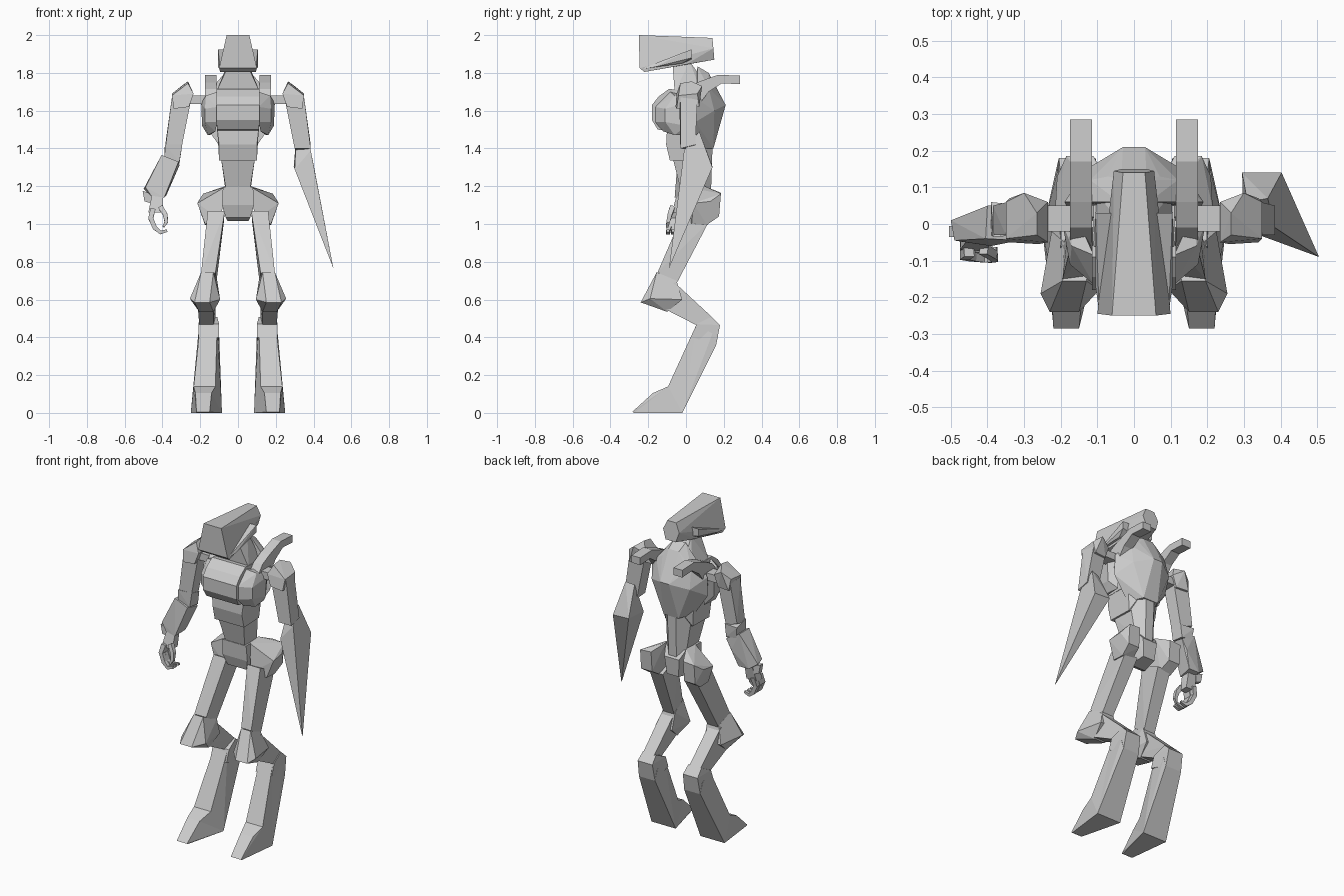
import bpy, bmesh, math
from mathutils import Vector


def finish(name, bm, pair=False):
    bmesh.ops.recalc_face_normals(bm, faces=bm.faces)
    me = bpy.data.meshes.new(name)
    bm.to_mesh(me)
    bm.free()
    ob = bpy.data.objects.new(name, me)
    bpy.context.collection.objects.link(ob)
    if pair:
        ob.modifiers.new("mirror", 'MIRROR')
    return ob


def hull(name, pts, sym=False, pair=False):
    """Faceted convex block; sym reflects points, pair makes a second copy."""
    bm = bmesh.new()
    if sym:
        pts = pts + [(-x, y, z) for x, y, z in pts if abs(x) > 1e-4]
    vs = [bm.verts.new(p) for p in pts]
    res = bmesh.ops.convex_hull(bm, input=vs)
    junk = {e for e in res["geom_interior"] + res["geom_unused"] if isinstance(e, bmesh.types.BMVert)}
    bmesh.ops.delete(bm, geom=list(junk), context='VERTS')
    bmesh.ops.dissolve_limit(bm, angle_limit=math.radians(4), verts=bm.verts, edges=bm.edges)
    return finish(name, bm, pair)


def profile(name, pts, pair=False):
    """Side outline of (y, z, x0, x1) points spanning between two x values."""
    bm = bmesh.new()
    a = [bm.verts.new((p[2], p[0], p[1])) for p in pts]
    b = [bm.verts.new((p[3], p[0], p[1])) for p in pts]
    sides = [bm.faces.new(a), bm.faces.new(b[::-1])]
    for i in range(len(pts)):
        j = (i + 1) % len(pts)
        bm.faces.new((a[i], b[i], b[j], a[j]))
    bmesh.ops.triangulate(bm, faces=sides)
    return finish(name, bm, pair)


def limb(name, path):
    """Four sided tube through (x, y, z, half width) points."""
    bm = bmesh.new()
    rings = []
    for i, p in enumerate(path):
        q0, q1 = path[max(i - 1, 0)], path[min(i + 1, len(path) - 1)]
        d = (Vector(q1[:3]) - Vector(q0[:3])).normalized()
        u = d.cross(Vector((0, 1, 0))).normalized()
        v = d.cross(u)
        c = Vector(p[:3])
        rings.append([bm.verts.new(c + p[3] * (s * u + t * v)) for s, t in ((1, 1), (-1, 1), (-1, -1), (1, -1))])
    for r, s in zip(rings, rings[1:]):
        for k in range(4):
            bm.faces.new((r[k], r[(k + 1) % 4], s[(k + 1) % 4], s[k]))
    bm.faces.new(rings[0])
    bm.faces.new(rings[-1][::-1])
    return finish(name, bm)


# head
hull("head", [(.06, -.25, 2.0), (.10, -.245, 1.825), (.095, -.22, 1.805), (.03, .14, 1.985),
              (.055, .145, 1.93), (.035, .15, 1.87), (.07, 0, 1.845)], sym=True)
hull("cheek_fin", [(.095, -.24, 1.82), (.105, -.17, 1.83), (.105, .03, 1.925), (.105, .03, 1.88),
                   (.09, -.02, 1.85), (.055, .03, 1.925), (.055, .03, 1.87), (.055, -.2, 1.83)], pair=True)
hull("neck", [(.055, -.07, 1.83), (.05, .02, 1.86), (.06, -.04, 1.77), (.115, -.06, 1.70),
              (.10, .08, 1.70), (.06, .10, 1.75)], sym=True)

# torso
hull("chest", [(.115, -.09, 1.715), (.115, -.145, 1.675), (.115, -.18, 1.63), (.115, -.18, 1.55),
               (.11, -.15, 1.50), (.11, -.07, 1.49), (.11, .05, 1.70), (.11, .05, 1.49)], sym=True)
hull("side_chest", [(.11, -.085, 1.70), (.11, -.165, 1.62), (.11, -.165, 1.54), (.12, -.12, 1.49),
                    (.17, -.06, 1.68), (.175, -.11, 1.61), (.175, -.11, 1.54), (.16, -.06, 1.47),
                    (.195, 0, 1.64), (.19, 0, 1.52), (.17, .05, 1.66), (.15, .04, 1.47)], pair=True)
hull("back_shell", [(.035, .12, 1.80), (.04, .06, 1.835), (.07, .13, 1.755), (.03, .21, 1.63),
                    (.12, .12, 1.72), (.19, .06, 1.66), (.185, .05, 1.54), (.13, .15, 1.60),
                    (.05, .145, 1.40), (.09, .05, 1.40)], sym=True)
hull("abdomen", [(.11, -.10, 1.51), (.11, .08, 1.51), (.10, -.105, 1.42), (.10, -.085, 1.335),
                 (.095, .07, 1.335), (.04, .13, 1.45)], sym=True)
hull("waist", [(.09, -.07, 1.35), (.065, -.03, 1.19), (.09, .07, 1.40), (.065, .09, 1.17),
               (.03, .14, 1.40), (.025, .13, 1.10)], sym=True)

# shoulder straps that curve up and back
profile("shoulder_strap", [(y, z, .114, .174) for y, z in
        ((-.07, 1.64), (-.01, 1.715), (.06, 1.75), (.17, 1.79), (.285, 1.785),
         (.285, 1.74), (.19, 1.745), (.12, 1.70), (.06, 1.62), (0, 1.56))], pair=True)

# pelvis
hull("pelvis", [(.08, -.035, 1.195), (.085, -.03, 1.10), (.065, -.01, 1.035), (.055, .03, 1.015),
                (.07, .10, 1.19), (.05, .14, 1.14), (.04, .13, 1.03)], sym=True)
hull("hip", [(.07, .01, 1.195), (.07, .10, 1.20), (.215, .04, 1.11), (.21, .13, 1.12), (.185, .185, 1.16),
             (.11, .185, 1.165), (.175, .03, 1.0), (.185, .175, 1.04), (.11, .175, 1.04), (.175, .11, .995),
             (.10, .11, 1.0), (.09, .0, 1.02)], pair=True)

# legs, bent back at the hock
hull("thigh", [(.16, -.01, 1.07), (.07, -.01, 1.07), (.165, .12, 1.01), (.075, .12, 1.01),
               (.195, -.15, .745), (.12, -.14, .74), (.19, -.05, .685), (.115, -.05, .685)], pair=True)
hull("knee", [(.195, -.155, .745), (.13, -.155, .745), (.19, -.05, .70), (.11, -.05, .70),
              (.255, -.19, .605), (.23, -.24, .585), (.15, -.24, .585), (.095, -.18, .60),
              (.225, -.02, .60), (.11, -.02, .60), (.205, -.10, .535), (.13, -.10, .535)], pair=True)
hull("shank", [(.20, -.06, .69), (.12, -.06, .69), (.215, -.18, .585), (.13, -.18, .585),
               (.195, .14, .505), (.12, .14, .505), (.205, .05, .467), (.13, .05, .467)], pair=True)
hull("hock", [(.21, .055, .47), (.10, .055, .47), (.20, .135, .508), (.11, .135, .508),
              (.205, .18, .465), (.105, .18, .465), (.21, .16, .36), (.10, .16, .36),
              (.21, .03, .40), (.10, .03, .40)], pair=True)
profile("lower_leg_and_foot", [(.055, .467, .11, .20), (-.095, .14, .12, .235), (-.175, .105, .14, .225),
                               (-.285, .005, .15, .22), (-.275, 0, .15, .22), (-.02, 0, .085, .25),
                               (.16, .36, .10, .21), (.14, .42, .10, .21)], pair=True)

# shoulders and upper arms
hull("shoulder_axle", [(x, y, z) for x in (.16, .27) for y in (-.02, .05) for z in (1.635, 1.68)], pair=True)
hull("shoulder_joint", [(.265, .03, 1.755), (.265, -.03, 1.745), (.30, .085, 1.73), (.35, .06, 1.69),
                        (.35, -.04, 1.68), (.235, -.05, 1.69), (.235, .06, 1.69), (.26, -.055, 1.62),
                        (.34, -.05, 1.61), (.26, .06, 1.62), (.34, .07, 1.62)], pair=True)
hull("upper_arm", [(.25, -.035, 1.65), (.35, -.03, 1.67), (.25, .05, 1.65), (.345, .06, 1.66),
                   (.30, -.03, 1.40), (.385, -.03, 1.40), (.305, .045, 1.39), (.385, .05, 1.42)], pair=True)

# blade arm
hull("arm_blade", [(.31, .06, 1.48), (.365, .07, 1.49), (.295, .14, 1.305), (.403, .14, 1.30),
                   (.30, -.015, 1.29), (.385, -.01, 1.39), (.41, 0, 1.23), (.505, -.09, .765)])

# hand arm
hull("elbow", [(-.385, -.035, 1.42), (-.295, -.03, 1.42), (-.39, .06, 1.40), (-.30, .05, 1.40),
               (-.39, -.03, 1.34), (-.31, -.03, 1.33), (-.38, .05, 1.33), (-.31, .05, 1.32)])
hull("forearm", [(-.405, -.04, 1.365), (-.315, -.045, 1.33), (-.40, .05, 1.36), (-.31, .05, 1.31),
                 (-.345, .05, 1.25), (-.49, -.045, 1.195), (-.50, .01, 1.185), (-.39, -.06, 1.14),
                 (-.38, .03, 1.15), (-.46, -.05, 1.15), (-.45, .03, 1.15)])
hull("wrist_nub", [(x + s, y, z) for x, z, s in ((-.49, 1.175, -.015), (-.455, 1.16, 0), (-.495, 1.12, 0),
                                              (-.46, 1.11, 0)) for y in (-.035, -.005)])
hull("palm", [(-.455, -.045, 1.16), (-.395, -.05, 1.15), (-.45, 0, 1.16), (-.40, 0, 1.15),
              (-.475, -.07, 1.06), (-.40, -.075, 1.06), (-.47, -.02, 1.06), (-.40, -.02, 1.06)])
for i, y in enumerate((-.085, -.06, -.03)):
    limb("finger_%d" % (i + 1), [(-.45, y + .01, 1.08, .014), (-.462, y, 1.03, .013), (-.44, y - .005, .98, .012),
                                 (-.41, y - .01, .955, .010), (-.375, y - .01, .965, .007)])
limb("thumb", [(-.41, -.07, 1.09, .013), (-.385, -.085, 1.05, .012), (-.38, -.095, 1.01, .009), (-.395, -.10, .985, .006)])
